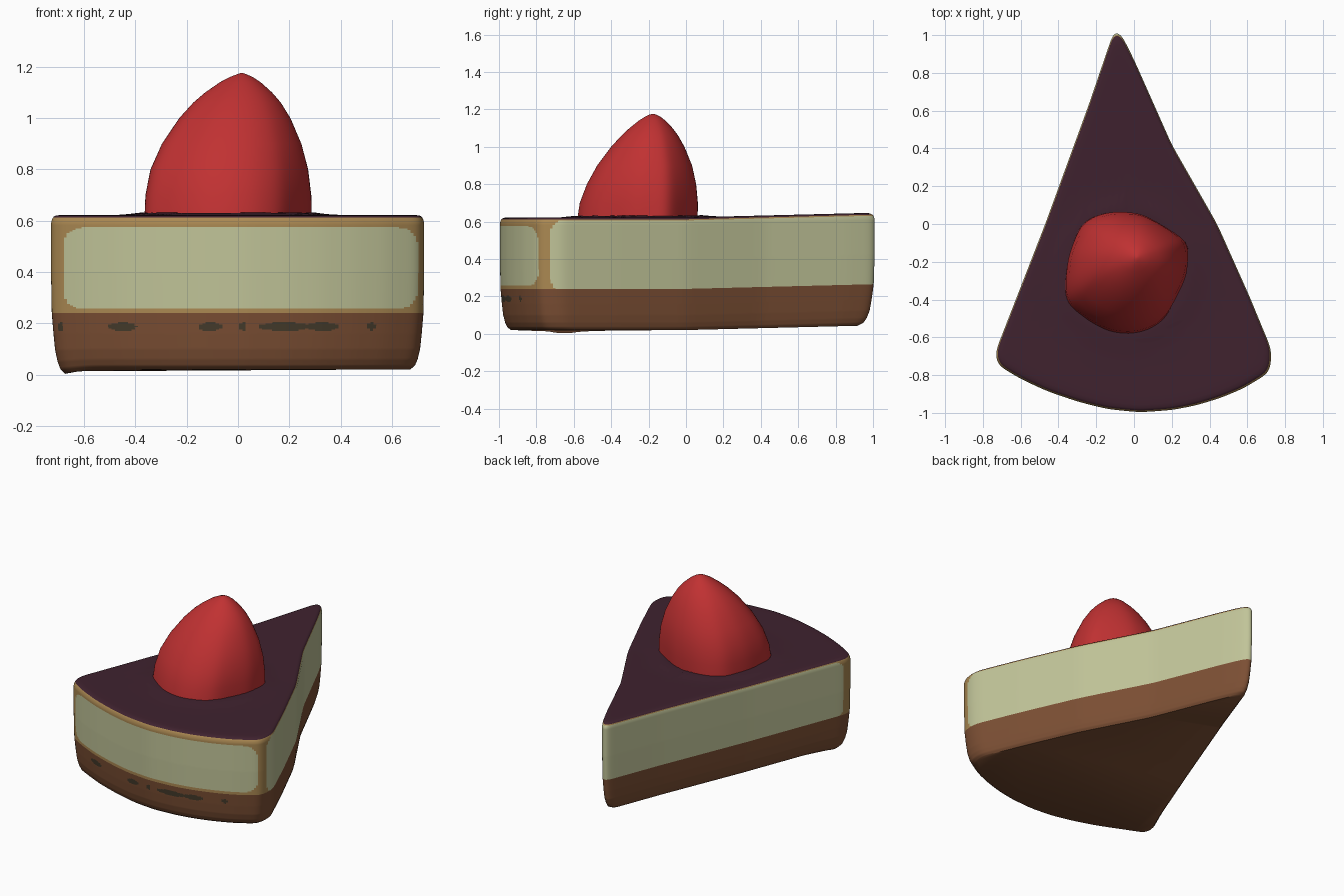
import bpy, bmesh, math

if "Cube" in bpy.data.objects:
    bpy.data.objects.remove(bpy.data.objects["Cube"])


def material(name, rgb):
    m = bpy.data.materials.new(name)
    m.diffuse_color = (*rgb, 1)
    m.use_nodes = True
    m.node_tree.nodes["Principled BSDF"].inputs["Base Color"].default_value = m.diffuse_color
    return m


CREAM = material("cream filling", (0.53, 0.55, 0.315))
GOLD = material("golden edge", (0.41, 0.25, 0.085))
BROWN = material("brown crust", (0.20, 0.078, 0.034))
DARK = material("dark crumbs", (0.06, 0.045, 0.025))
PLUM = material("plum topping", (0.050, 0.016, 0.028))
RED = material("berry red", (0.53, 0.031, 0.032))


def rounded_loop(points, n, passes):
    """Resample a closed polygon evenly by length, then soften its corners."""
    segs = list(zip(points, points[1:] + points[:1]))
    total = sum(math.dist(a, b) for a, b in segs)
    loop = []
    for a, b in segs:
        k = max(1, round(n * math.dist(a, b) / total))
        loop += [(a[0] + (b[0] - a[0]) * i / k, a[1] + (b[1] - a[1]) * i / k) for i in range(k)]
    for _ in range(passes):
        loop = [tuple((loop[i - 1][c] + 2 * loop[i][c] + loop[(i + 1) % len(loop)][c]) / 4
                      for c in (0, 1)) for i in range(len(loop))]
    return loop


def loft(name, rings, mats, rule=None, cap_start=False, cap_end=False, angle=50):
    """Skin a stack of closed rings; rule(face) picks the material index."""
    bm = bmesh.new()
    rows = [[bm.verts.new(p) for p in r] for r in rings]
    for a, b in zip(rows, rows[1:]):
        for i in range(len(a)):
            j = (i + 1) % len(a)
            bm.faces.new((a[i], a[j], b[j], b[i]))
    if cap_start:
        bm.faces.new(rows[0][::-1])
    if cap_end:
        bm.faces.new(rows[-1])
    bm.normal_update()
    if rule:
        for f in bm.faces:
            f.material_index = rule(f)
    me = bpy.data.meshes.new(name)
    bm.to_mesh(me)
    bm.free()
    for m in mats:
        me.materials.append(m)
    ob = bpy.data.objects.new(name, me)
    bpy.context.collection.objects.link(ob)
    bpy.context.view_layer.objects.active = ob
    ob.select_set(True)
    bpy.ops.object.shade_smooth_by_angle(angle=math.radians(angle))
    ob.select_set(False)
    return ob


def interp(table, t):
    for (a, va), (b, vb) in zip(table, table[1:]):
        if t <= b:
            k = max(0, (t - a) / (b - a))
            return va + (vb - va) * k
    return table[-1][1]


# Wedge outline, counter-clockwise from the tip
WEDGE = rounded_loop([
    (-0.105, 1.025), (-0.24, 0.63), (-0.47, 0.0), (-0.735, -0.68), (-0.725, -0.745),
    (-0.6, -0.82), (-0.46, -0.885), (-0.3, -0.94), (-0.14, -0.98), (0.03, -0.997),
    (0.2, -0.985), (0.33, -0.96), (0.46, -0.92), (0.58, -0.87), (0.72, -0.785),
    (0.73, -0.67), (0.61, -0.38), (0.44, 0.0), (0.2, 0.42), (0.0, 0.87), (-0.07, 1.01)], 400, 12)

# Horizontal scale of the slice by height
SCALE = [(0.02, 0.925), (0.035, 0.95), (0.06, 0.965), (0.1, 0.978), (0.16, 0.987),
         (0.24, 0.996), (0.4, 1.0), (0.59, 1.0), (0.605, 0.995), (0.615, 0.987), (0.62, 0.975)]


def wedge_ring(z, s=None):
    s = interp(SCALE, z) if s is None else s
    ring = []
    for x, y in WEDGE:
        px, py = x * s, -0.2 + (y + 0.2) * s
        lift = 0.025 * max(0, py)                                   # tip sits a little higher
        dip = 0.02 * math.exp(-((px + .66) ** 2 + (py + .65) ** 2) / .01) * max(0, 1 - z / .15)
        rim = 0.01 * math.exp(-((math.hypot(px + .04, py + .25) - .33) / .05) ** 2) if z > .615 else 0
        ring.append((px, py, z + lift - dip + rim))
    return ring


def in_box(u, v, u0, u1, v0, v1, r):
    """Inside a rounded rectangle?"""
    du = abs(u - (u0 + u1) / 2) - (u1 - u0) / 2 + r
    dv = abs(v - (v0 + v1) / 2) - (v1 - v0) / 2 + r
    return math.hypot(max(du, 0), max(dv, 0)) < r


CRUMBS = [(-.45, .055), (-.11, .045), (.02, .016), (.18, .10), (.33, .065), (-.69, .012), (.52, .014)]


def crust_rule(f):
    c = f.calc_center_median()
    if c.y < -0.65 and f.normal.y < -0.4:
        return int(any(((c.x - x) / w) ** 2 + ((c.z - .187) / .017) ** 2 < 1 for x, w in CRUMBS))
    return 0


def filling_rule(f):
    c = f.calc_center_median()
    z = c.z - 0.025 * max(0, c.y)
    if f.normal.y < -0.4:
        return int(not in_box(c.x, z, -.68, .70, .257, .573, .07))
    return int(not in_box(c.y, z, -.725 if c.x > 0 else -.66, 1.5, .228, .607, .07))


# Crust, filling and topping of the slice
steps = lambda a, b, n: [a + (b - a) * i / n for i in range(n + 1)]
loft("crust", [wedge_ring(z) for z in steps(.02, .24, 44)], [BROWN, DARK], crust_rule, cap_start=True)
loft("filling", [wedge_ring(z) for z in steps(.24, .612, 62)], [CREAM, GOLD], filling_rule)
loft("topping", [wedge_ring(z) for z in (.612, .616, .62)]
     + [wedge_ring(.622, s) for s in (.95, .9, .8, .7, .6, .52, .46, .4, .34, .28, .2, .1, .01)],
     [PLUM], cap_end=True)

# Strawberry: one irregular outline fitted to the width and depth at each height
BERRY = rounded_loop([
    (-.37, -.34), (-.35, -.17), (-.29, 0), (-.22, .05), (-.13, .075), (.03, .065), (.26, -.07),
    (.29, -.1), (.275, -.27), (.16, -.5), (.07, -.56), (-.03, -.58), (-.14, -.565),
    (-.24, -.51), (-.355, -.42)], 96, 6)
bx, by = [p[0] for p in BERRY], [p[1] for p in BERRY]
# height, x min, x max, y min, y max
LEVELS = [(.60, -.365, .288, -.583, .062), (.70, -.362, .288, -.568, .064), (.80, -.343, .277, -.53, .055),
          (.90, -.298, .25, -.475, .033), (1.0, -.23, .206, -.40, -.008), (1.06, -.175, .168, -.345, -.042),
          (1.10, -.128, .133, -.302, -.072), (1.14, -.07, .088, -.252, -.11), (1.16, -.032, .057, -.22, -.136),
          (1.172, 0, .03, -.195, -.16), (1.176, .012, .018, -.18, -.175)]


def berry_ring(z, x0, x1, y0, y1):
    t = (z - 0.6) / 0.576                                           # rounder towards the top
    ring = []
    for x, y in BERRY:
        u = 2 * (x - min(bx)) / (max(bx) - min(bx)) - 1
        v = 2 * (y - min(by)) / (max(by) - min(by)) - 1
        k = 1 - t + t / math.hypot(u, v)
        ring.append(((x0 + x1) / 2 + u * k * (x1 - x0) / 2, (y0 + y1) / 2 + v * k * (y1 - y0) / 2, z))
    return ring


berry = loft("strawberry", [berry_ring(*lv) for lv in LEVELS], [RED], cap_start=True, cap_end=True, angle=70)
